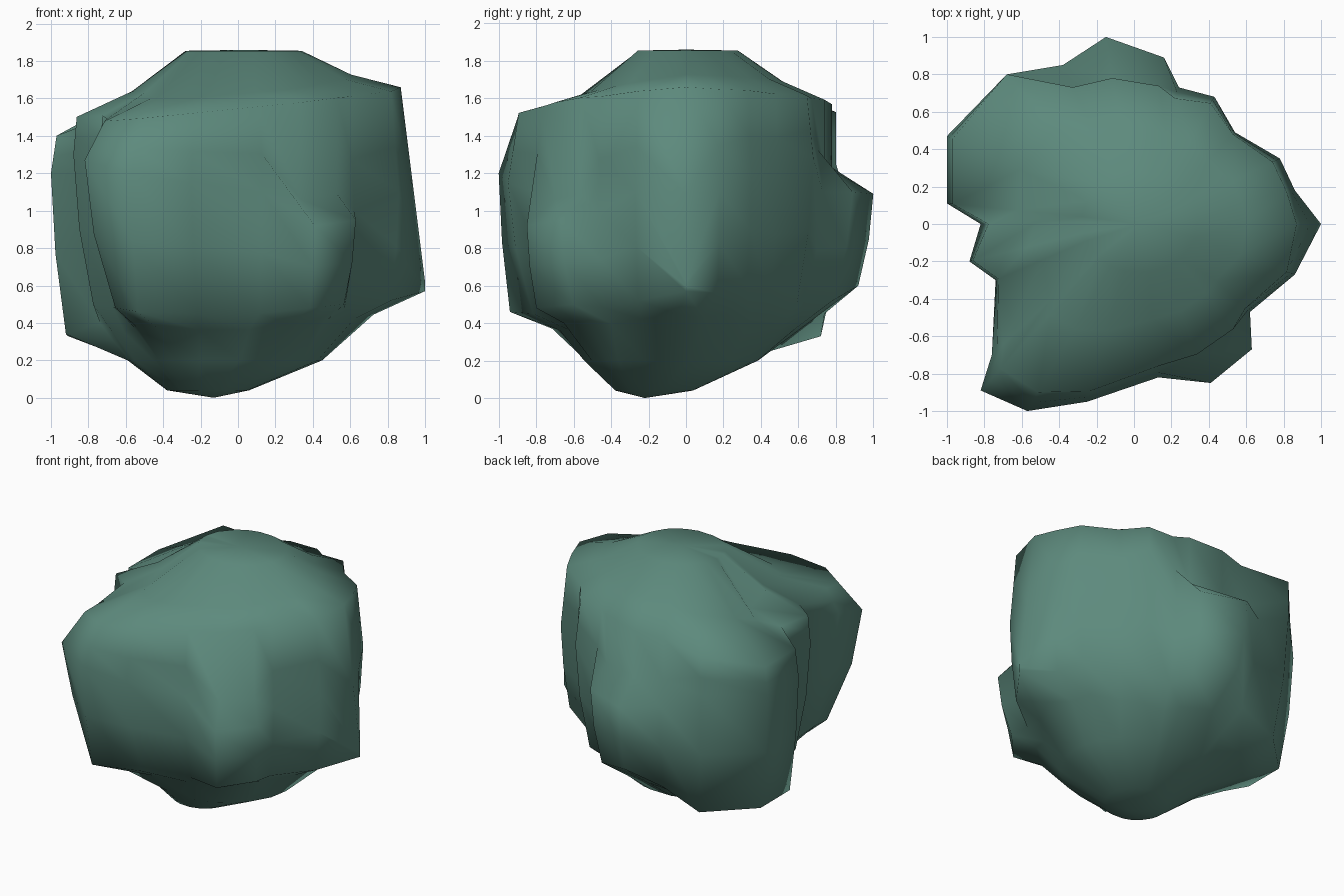
import bpy
import bmesh
from math import atan2, cos, sin
from mathutils import Vector

cube = bpy.data.objects.get("Cube")
if cube:
    bpy.data.objects.remove(cube, do_unlink=True)

# Spokes around the boulder, counter-clockwise from the left side:
# tip x, tip y, height of lobe foot, height of lobe top, shoulder scale, foot scale
SPOKES = [
    (1, 0, .57, .62, .87, 1), (.86, .18, .56, 1.1, .95, .94),
    (.78, .35, .6, 1.2, .95, .93), (.54, .49, .55, 1.2, .98, .92),
    (.43, .68, .5, 1.28, .95, .87), (.24, .73, .48, 1.1, .92, .86),
    (.16, .89, .52, 1.1, .83, .88), (-.15, 1, .6, 1.09, .78, .92),
    (-.38, .85, .45, 1.1, .86, .87), (-.68, .8, .33, 1.25, 1, .9),
    (-1, .47, .33, 1.2, .97, .91), (-1, .11, .34, 1.2, .97, .92),
    (-.82, 0, .4, 1.2, .95, .9), (-.88, -.2, .5, 1.3, .98, .88),
    (-.74, -.3, .48, 1.3, .98, .9), (-.76, -.7, .48, 1.3, .92, .85),
    (-.82, -.89, .48, 1.27, .87, .8), (-.57, -1, .46, 1.2, .9, .94),
    (-.25, -.95, .45, 1.15, .94, .86), (.13, -.82, .45, 1.1, .93, .87),
    (.41, -.85, .48, .92, .82, .94), (.63, -.67, .5, .95, .84, .9),
    (.62, -.47, .48, 1, .96, .92), (.86, -.27, .52, 1.1, .95, .95),
]


def ellipse_point(angle, centre, rx, ry):
    """Point on a level ellipse."""
    return Vector(centre) + Vector((rx * cos(angle), ry * sin(angle), 0))


def spoke_profile(x, y, foot_z, top_z, shoulder, foot):
    """Points down one spoke, from the flat cap to the underside."""
    angle = atan2(y, x)
    # Crown slope, lower over the front and over the right-hand lobe
    cap = ellipse_point(angle, (.03, .01, 1.855), .31, .27)
    rim = Vector((x * shoulder, y * shoulder, 1.58 + .08 * x))
    rim.z -= .04 * max(0, -y)
    if y > -.1:
        rim.z -= .33 * max(0, -x - .7)
    slope = cap.lerp(rim, .5)
    slope.z -= .03 + .05 * max(0, -y)
    # Valley in the crown behind the right-hand lobe
    if x < -.8 and -.1 < y < .2:
        slope.z -= .09
    # Lobe, with a ledge above it where it stands well proud of the shoulder
    lobe_top = Vector((x, y, top_z))
    if shoulder < .87:
        notch = Vector((x * shoulder, y * shoulder, top_z + .14))
    else:
        notch = lobe_top.lerp(rim, .45)
    lobe_foot = Vector((x * foot, y * foot, foot_z))
    belly = lobe_top.lerp(lobe_foot, .5)
    belly.xy = Vector((x, y)) * (.3 * foot + .7)
    # Underside, hollowed beneath the left and front lobes
    under = ellipse_point(angle, (-.07, -.08, .2), .52, .47)
    root = lobe_foot.lerp(under, .5)
    root.z += .06 * max(0, x) + .04 * max(0, -y)
    base = ellipse_point(angle, (-.16, -.17, .04), .22, .21)
    return [cap, slope, rim, notch, lobe_top, belly, lobe_foot, root, under, base]


# Boulder body lofted between the spokes
bm = bmesh.new()
columns = [[bm.verts.new(p) for p in spoke_profile(*s)] for s in SPOKES]
crown = bm.verts.new((.03, 0, 1.86))
bottom = bm.verts.new((-.13, -.22, 0))
for left, right in zip(columns, columns[1:] + columns[:1]):
    bm.faces.new((crown, left[0], right[0]))
    bm.faces.new((bottom, right[-1], left[-1]))
    for i in range(len(left) - 1):
        bm.faces.new((left[i], left[i + 1], right[i + 1], right[i]))
bmesh.ops.recalc_face_normals(bm, faces=bm.faces)
for face in bm.faces:
    face.smooth = True
mesh = bpy.data.meshes.new("boulder")
bm.to_mesh(mesh)
bm.free()
boulder = bpy.data.objects.new("boulder", mesh)
bpy.context.collection.objects.link(boulder)

# Grey-green stone
stone = bpy.data.materials.new("grey_green_stone")
stone.use_nodes = True
colour = (.11, .255, .205, 1)
stone.diffuse_color = colour
stone.node_tree.nodes["Principled BSDF"].inputs["Base Color"].default_value = colour
mesh.materials.append(stone)
